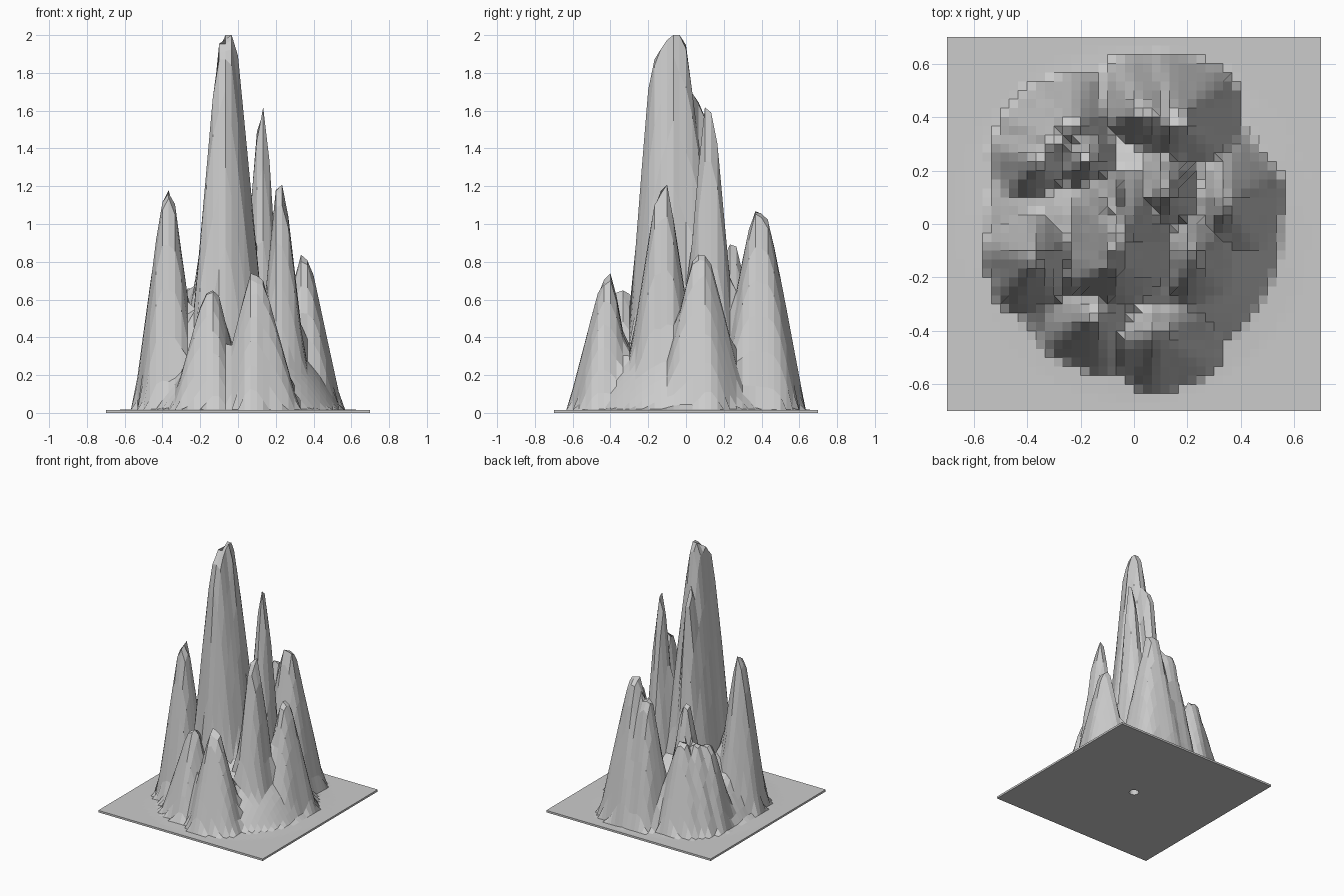
import bpy, bmesh, math, random

if "Cube" in bpy.data.objects:
    bpy.data.objects.remove(bpy.data.objects["Cube"])

random.seed(4)
HALF, N, PLATE = 0.7, 42, 0.015

# spires: x, y, height, reach left / right / front / back, top slope in x / y
SPIRES = [
    (-.055, -.06, 1.98, .22, .23, .22, .32, .5, .8),
    (-.065, -.11, 1.93, .22, .22, .20, .30, .5, 1.0),
    (-.075, -.155, 1.88, .21, .21, .17, .25, .5, 1.0),
    (-.37, -.13, 1.14, .18, .18, .20, .20, 1.2, .3),
    (.13, .12, 1.59, .14, .12, .16, .18, -.5, -.3),
    (.16, .39, 1.04, .25, .24, .24, .24, -.2, -.5),
    (.03, .42, .92, .18, .22, .18, .21, .4, -.4),
    (.22, -.12, 1.17, .13, .17, .22, .20, -.3, .9),
    (.34, .08, .81, .14, .21, .25, .24, -.6, -.2),
    (-.14, -.33, .63, .22, .18, .22, .15, .3, .2),
    (.09, -.41, .70, .20, .24, .21, .15, -.4, .9),
    (-.085, .07, 1.63, .14, .13, .14, .16, 0, -.1),
    (-.17, .24, .88, .17, .16, .16, .18, .2, -.3),
    (-.36, .24, .61, .17, .22, .20, .20, .1, -.1),
    (-.30, .31, .63, .20, .20, .20, .20, .1, -.1),
    (-.23, .37, .64, .22, .22, .20, .19, .1, -.1),
]


def height(x, y):
    # low mound that joins the spires
    r = math.hypot(x, y)
    h = max(0, .5 * (1 - (r / .55) ** 2), .03 * (1 - r / .66))
    for cx, cy, H, rl, rr, rf, rb, gx, gy in SPIRES:
        dx, dy = x - cx, y - cy
        d = math.hypot(dx / (rr if dx > 0 else rl), dy / (rb if dy > 0 else rf))
        d *= 1 + .05 * math.sin(5 * math.atan2(dy, dx) + 9 * cx)
        cap = H + gx * dx + gy * dy
        h = max(h, min(cap, 1.22 * H * (1 - d)))
    if h > .1:
        h *= 1 + random.uniform(-.01, .01)
    return min(PLATE + h, 2.0)


# rock spires on a square plate, one closed body
bm = bmesh.new()
bmesh.ops.create_grid(bm, x_segments=N, y_segments=N, size=HALF)
for v in bm.verts:
    v.co.z = height(v.co.x, v.co.y)
tip = min(bm.verts, key=lambda v: math.hypot(v.co.x + .04, v.co.y + .06))
tip.co.z = 2.0
rim = [e for e in bm.edges if e.is_boundary]
ext = bmesh.ops.extrude_edge_only(bm, edges=rim)["geom"]
for v in ext:
    if isinstance(v, bmesh.types.BMVert):
        v.co.z = 0
bmesh.ops.contextual_create(bm, geom=[e for e in ext if isinstance(e, bmesh.types.BMEdge)])
bmesh.ops.recalc_face_normals(bm, faces=bm.faces)
me = bpy.data.meshes.new("rock_spires")
bm.to_mesh(me)
bm.free()
rock = bpy.data.objects.new("rock_spires", me)
bpy.context.collection.objects.link(rock)

# small round socket in the underside
bpy.ops.mesh.primitive_cylinder_add(vertices=16, radius=.035, depth=.2, location=(0, 0, 0))
cutter = bpy.context.object
cutter.name = "socket_cutter"
cutter.hide_render = True
cutter.hide_set(True)
mod = rock.modifiers.new("socket", 'BOOLEAN')
mod.operation = 'DIFFERENCE'
mod.solver = 'EXACT'
mod.object = cutter
